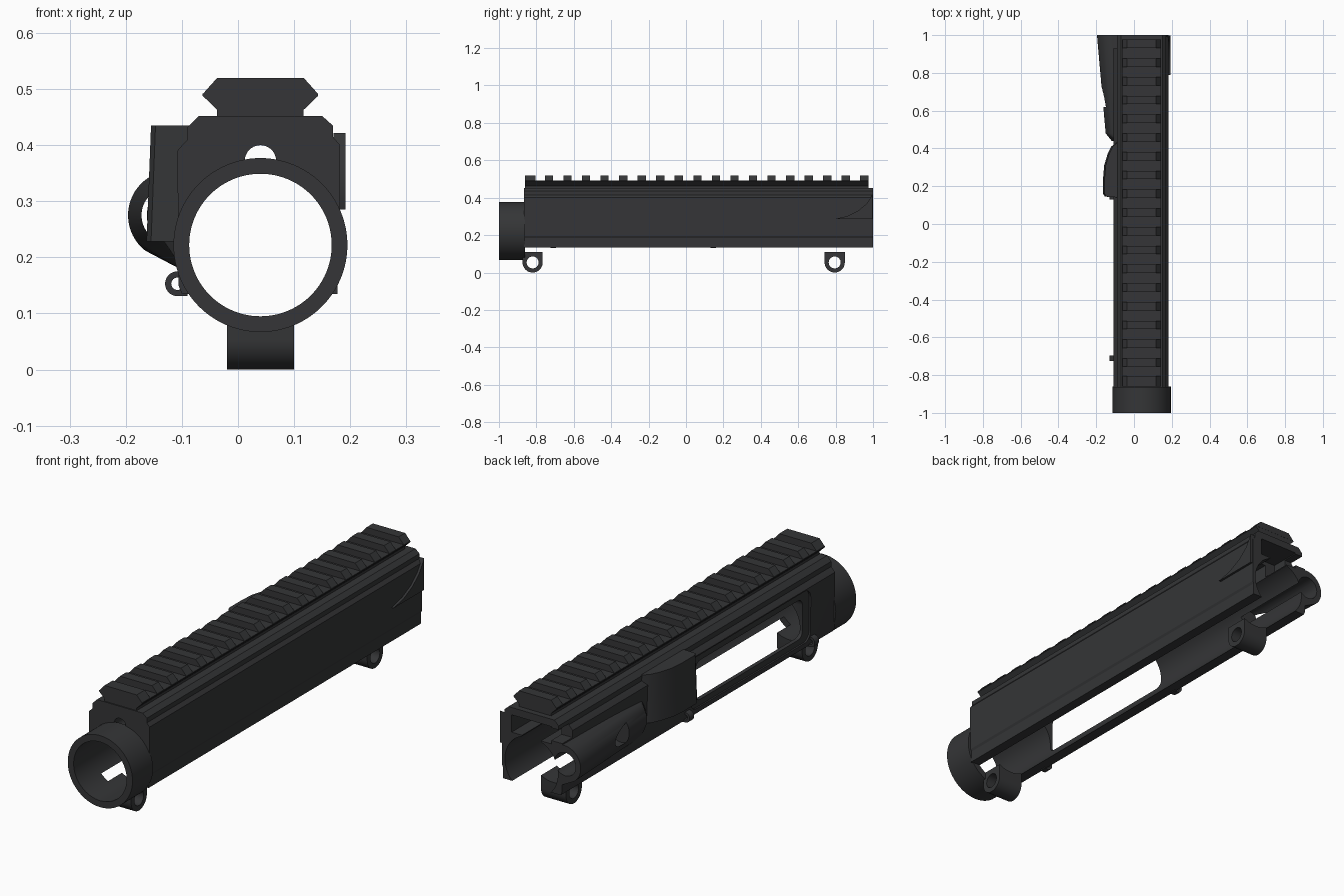
import bpy, bmesh, math

if "Cube" in bpy.data.objects:
    bpy.data.objects.remove(bpy.data.objects["Cube"])

CX, CZ = 0.04, 0.222          # bore axis
R_OUT, R_IN = 0.155, 0.127

dark = bpy.data.materials.new("dark_metal")
dark.diffuse_color = (0.035, 0.036, 0.038, 1)
dark.use_nodes = True
dark.node_tree.nodes["Principled BSDF"].inputs["Base Color"].default_value = dark.diffuse_color


def make(name, bm):
    bmesh.ops.recalc_face_normals(bm, faces=bm.faces)
    me = bpy.data.meshes.new(name)
    bm.to_mesh(me)
    bm.free()
    ob = bpy.data.objects.new(name, me)
    me.materials.append(dark)
    bpy.context.collection.objects.link(ob)
    return ob


def extrude(name, pts, lo, hi, axis="y"):
    """Extrude a 2D profile along an axis (remaining axes stay in order)."""
    def place(p, t):
        return {"x": (t, p[0], p[1]), "y": (p[0], t, p[1]), "z": (p[0], p[1], t)}[axis]
    bm = bmesh.new()
    a = [bm.verts.new(place(p, lo)) for p in pts]
    b = [bm.verts.new(place(p, hi)) for p in pts]
    n = len(pts)
    bm.faces.new(a)
    bm.faces.new(b[::-1])
    for i in range(n):
        bm.faces.new((a[i], a[(i + 1) % n], b[(i + 1) % n], b[i]))
    return make(name, bm)


def rect(u0, u1, v0, v1):
    return [(u0, v0), (u1, v0), (u1, v1), (u0, v1)]


def arc(cu, cv, r, a0=0, a1=360, n=64):
    full = a1 - a0 == 360
    return [(cu + r * math.cos(math.radians(a0 + (a1 - a0) * i / (n if full else n - 1))),
             cv + r * math.sin(math.radians(a0 + (a1 - a0) * i / (n if full else n - 1))))
            for i in range(n)]


def rounded(u0, u1, v0, v1, r):
    pts = []
    for cu, cv, a in ((u1 - r, v1 - r, 0), (u0 + r, v1 - r, 90),
                      (u0 + r, v0 + r, 180), (u1 - r, v0 + r, 270)):
        pts += arc(cu, cv, r, a, a + 90, 6)
    return pts


def boolean(ob, tools, op):
    """Apply boolean with each tool, then delete the tools."""
    for t in tools:
        m = ob.modifiers.new("cut", "BOOLEAN")
        m.object, m.operation, m.solver = t, op, "EXACT"
    dg = bpy.context.evaluated_depsgraph_get()
    me = bpy.data.meshes.new_from_object(ob.evaluated_get(dg))
    ob.modifiers.clear()
    ob.data = me
    for t in tools:
        bpy.data.objects.remove(t)


# Main housing cross-section
body = extrude("housing", [
    (-0.07, 0.452), (0.15, 0.452), (0.169, 0.435), (0.169, 0.415), (0.182, 0.40),
    (0.182, 0.195), (0.177, 0.185), (0.177, 0.135), (-0.10, 0.135), (-0.106, 0.15),
    (-0.108, 0.39), (-0.104, 0.395), (-0.09, 0.41), (-0.09, 0.432)], -0.865, 1.0)

# Side deflector wedge, leaning in toward the top
deflector = extrude("deflector", [
    (-0.08, 0.14), (-0.155, 0.145), (-0.163, 0.16), (-0.163, 0.25), (-0.158, 0.31),
    (-0.14, 0.37), (-0.12, 0.41), (-0.08, 0.44)], 0.228, 0.435, "z")
for v in deflector.data.vertices:
    if v.co.z > 0.4 and v.co.x < -0.1:
        v.co.x += 0.008

# Tapered side tube: hull of teardrop sections growing toward the back
bm = bmesh.new()
for y, left, r in ((0.44, -0.118, 0.055), (0.48, -0.15, 0.068), (1.0, -0.196, 0.08)):
    sec = arc(left + r, 0.275, r, 60, 232, 28) + [(-0.095, 0.175), (-0.09, 0.345)]
    for x, z in sec:
        bm.verts.new((x, y, z))
hull = bmesh.ops.convex_hull(bm, input=bm.verts)
bmesh.ops.delete(bm, geom=list({g for g in hull["geom_interior"] + hull["geom_unused"]
                                if isinstance(g, bmesh.types.BMVert)}), context="VERTS")
tube = make("side_tube", bm)
boolean(body, [deflector, tube], "UNION")

# Bore, top channel, rear notches, side window
boolean(body, [
    extrude("bore_cut", arc(CX, CZ, R_IN, n=96), -1.1, 1.1),
    extrude("hole_cut", arc(CX, 0.372, 0.028, n=32), -1.1, 1.1),
    extrude("channel_cut", rect(-0.005, 0.085, 0.30, 0.402), -0.80, 1.1),
    extrude("rear_cut", rect(-0.055, 0.135, 0.345, 0.42), 0.86, 1.1),
    extrude("latch_cut", rect(-0.2, 0.0, 0.36, 0.415), 0.93, 1.1),
    extrude("recess_cut", rounded(-0.70, 0.12, 0.16, 0.385, 0.04), -0.3, -0.099, "x"),
    extrude("window_cut", rounded(-0.655, 0.075, 0.185, 0.355, 0.03), -0.3, -0.02, "x"),
    extrude("tube_cut", arc(-0.122, 0.275, 0.05, n=40), 0.62, 1.1),
], "DIFFERENCE")

# Front collar
collar = extrude("front_collar", arc(CX, CZ, R_OUT, n=96), -1.0, -0.86)
boolean(collar, [extrude("collar_cut", arc(CX, CZ, R_IN, n=96), -1.1, -0.7)], "DIFFERENCE")

# Top rail: continuous base plus evenly spaced teeth
extrude("rail_base", [(-0.037, 0.45), (0.117, 0.45), (0.117, 0.463), (0.143, 0.488),
                      (0.143, 0.492), (-0.063, 0.492), (-0.063, 0.488), (-0.037, 0.463)],
        -0.86, 0.975)
for i in range(19):
    c = -0.832 + i * 0.0992
    w = 0.028 if i == 0 else 0.022
    extrude(f"rail_tooth_{i + 1}", [(-0.063, 0.491), (0.143, 0.491), (0.117, 0.52),
                                    (-0.037, 0.52)], c - w, c + w)

# Two lower lugs with cross holes, tops scooped by the bore
for name, y in (("front_lug", -0.82), ("rear_lug", 0.795)):
    lug = extrude(name, arc(y, 0.054, 0.054, 180, 360, 28) +
                  [(y + 0.054, 0.13), (y - 0.054, 0.13)], -0.02, 0.10, "x")
    boolean(lug, [extrude("pin_cut", arc(y, 0.054, 0.032, n=32), -0.2, 0.2, "x"),
                  extrude("scoop_cut", arc(CX, CZ, R_IN, n=96), -1.1, 1.1)], "DIFFERENCE")

# Hinge ears for the side window cover
for name, y in (("front_hinge_ear", -0.71), ("rear_hinge_ear", 0.145)):
    ear = extrude(name, arc(-0.108, 0.153, 0.022, 90, 270, 20) +
                  [(-0.09, 0.131), (-0.09, 0.175)], y - 0.015, y + 0.015)
    boolean(ear, [extrude("ear_cut", arc(-0.108, 0.153, 0.011, n=24), y - 0.1, y + 0.1)],
            "DIFFERENCE")

# Raised curved flare on the right rear
extrude("right_flare", [(0.79, 0.285), (0.86, 0.301), (0.92, 0.33), (0.965, 0.368),
                        (0.99, 0.405), (0.998, 0.422), (0.998, 0.285)], 0.17, 0.192, "x")

# Smooth the curved surfaces, keep edges crisp
for ob in bpy.context.collection.objects:
    ob.select_set(True)
    bpy.context.view_layer.objects.active = ob
bpy.ops.object.shade_smooth_by_angle(angle=math.radians(25))
